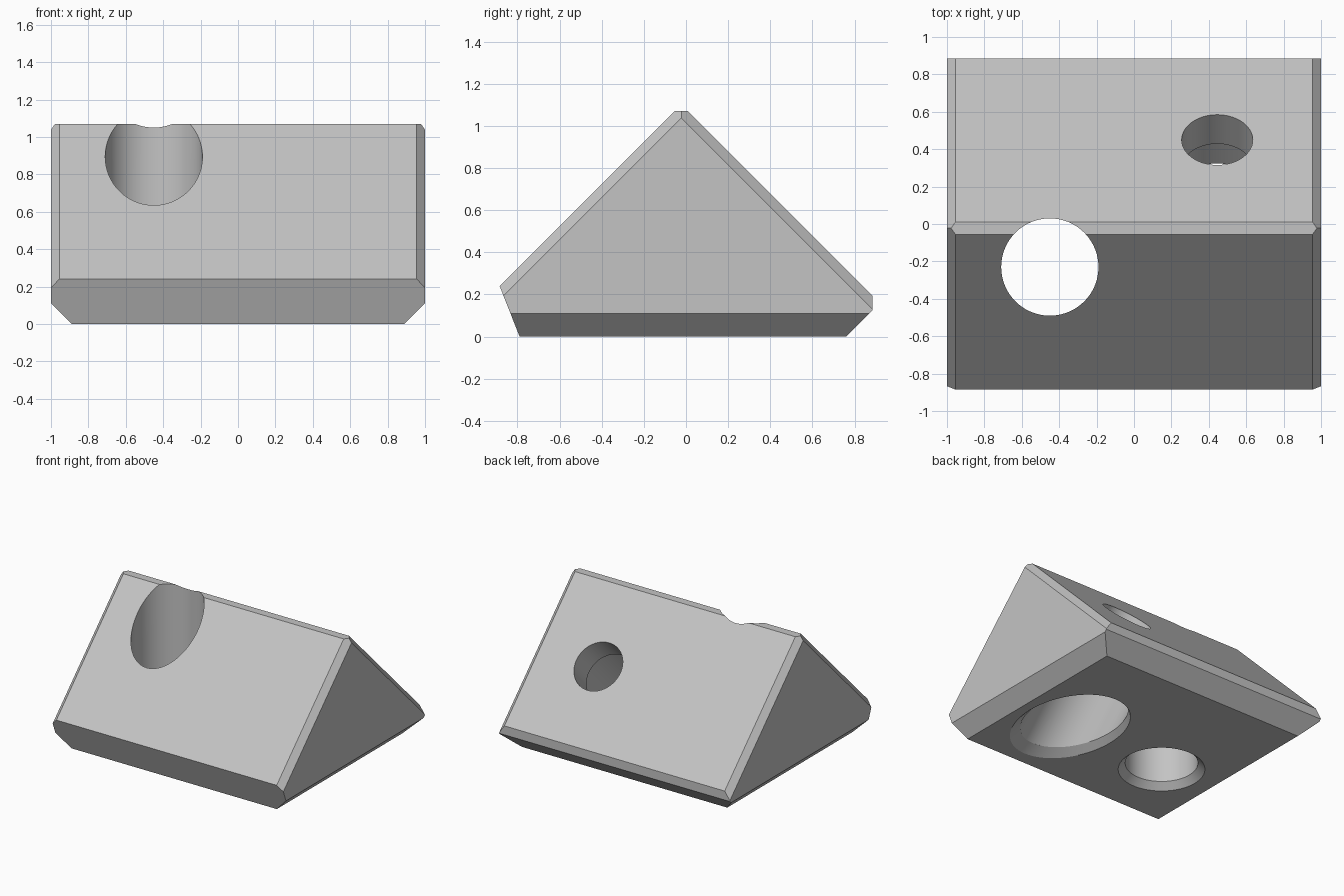
import bpy, bmesh, math
from mathutils import Matrix, Vector

cube = bpy.data.objects.get("Cube")
if cube:
    bpy.data.objects.remove(cube, do_unlink=True)

GREY = (0.55, 0.55, 0.55, 1)
mat = bpy.data.materials.new("plain grey")
mat.use_nodes = True
mat.diffuse_color = GREY
mat.node_tree.nodes["Principled BSDF"].inputs["Base Color"].default_value = GREY


def add_object(name, bm):
    bmesh.ops.recalc_face_normals(bm, faces=bm.faces)
    mesh = bpy.data.meshes.new(name)
    bm.to_mesh(mesh)
    bm.free()
    mesh.materials.append(mat)
    obj = bpy.data.objects.new(name, mesh)
    bpy.context.collection.objects.link(obj)
    return obj


def lofted_cutter(name, rings, matrix, sides=96):
    """Closed solid through elliptical rings given as (z, radius x, radius y, centre y)."""
    bm = bmesh.new()
    loops = []
    for z, rx, ry, cy in rings:
        angles = [math.tau * i / sides for i in range(sides)]
        loops.append([bm.verts.new((rx * math.cos(a), cy + ry * math.sin(a), z)) for a in angles])
    for low, high in zip(loops, loops[1:]):
        for i in range(sides):
            j = (i + 1) % sides
            bm.faces.new((low[i], low[j], high[j], high[i]))
    bm.faces.new(loops[0])
    bm.faces.new(loops[-1])
    bm.transform(matrix)
    obj = add_object(name, bm)
    obj.hide_render = True
    return obj


# Wedge block: a box trimmed by sloping and chamfer planes
bm = bmesh.new()
bmesh.ops.create_cube(bm, size=2)
bmesh.ops.scale(bm, vec=(1, 0.885, 1), verts=bm.verts)
bmesh.ops.translate(bm, vec=(0, 0, 1), verts=bm.verts)
planes = [
    ((0, -0.885, 0.24), (0, -1, 1)),       # front slope
    ((0, 0.885, 0.195), (0, 1, 1)),        # back slope
    ((0, 0, 1.07), (0, 0, 1)),             # flat ridge
    ((0, -0.79, 0), (0, -0.24, -0.095)),   # front foot
    ((0, 0.76, 0), (0, 1, -1)),            # back foot
]
for side in (-1, 1):
    planes += [
        ((side * 0.89, 0, 0), (side, 0, -1)),                        # end foot
        ((side * 0.955, -0.885, 0.24), (side * math.sqrt(2), -1, 1)),  # front slope edge
        ((side * 0.955, 0.885, 0.195), (side * math.sqrt(2), 1, 1)),   # back slope edge
    ]
for point, normal in planes:
    geom = bm.verts[:] + bm.edges[:] + bm.faces[:]
    cut = bmesh.ops.bisect_plane(bm, geom=geom, plane_co=Vector(point),
                                 plane_no=Vector(normal).normalized(), clear_outer=True)
    rim = [e for e in cut["geom_cut"] if isinstance(e, bmesh.types.BMEdge)]
    bmesh.ops.edgeloop_fill(bm, edges=rim)
    bmesh.ops.remove_doubles(bm, verts=bm.verts, dist=0.0005)
block = add_object("wedge_block", bm)

# Vertical through hole with a chamfered lower rim
upright_hole = lofted_cutter(
    "upright_hole",
    [(-0.02, 0.33, 0.33, 0), (0.05, 0.26, 0.26, 0), (1.5, 0.26, 0.26, 0)],
    Matrix.Translation((-0.45, -0.23, 0)))

# Tilted stepped bore, square to the back slope and wider below
tilted_bore = lofted_cutter(
    "tilted_bore",
    [(-1.6, 0.325, 0.325, 0), (-0.22, 0.325, 0.325, 0), (-0.22, 0.19, 0.19, 0), (0.3, 0.19, 0.19, 0)],
    Matrix.Translation((0.445, 0.45, 0.63)) @ Matrix.Rotation(-math.pi / 4, 4, "X"))

# Chamfered lower rim of the tilted bore
bore_rim = lofted_cutter(
    "bore_rim",
    [(-0.01, 0.38, 0.515, -0.19), (0.045, 0.325, 0.46, -0.135)],
    Matrix.Translation((0.445, 0, 0)))

# Cut the holes, then drop the cutters
cutters = (upright_hole, tilted_bore, bore_rim)
for cutter in cutters:
    mod = block.modifiers.new(cutter.name, "BOOLEAN")
    mod.operation = "DIFFERENCE"
    mod.solver = "EXACT"
    mod.object = cutter
bpy.ops.object.select_all(action="DESELECT")
block.select_set(True)
bpy.context.view_layer.objects.active = block
for cutter in cutters:
    bpy.ops.object.modifier_apply(modifier=cutter.name)
    bpy.data.objects.remove(cutter, do_unlink=True)
bpy.ops.object.shade_smooth_by_angle(angle=math.radians(20))
